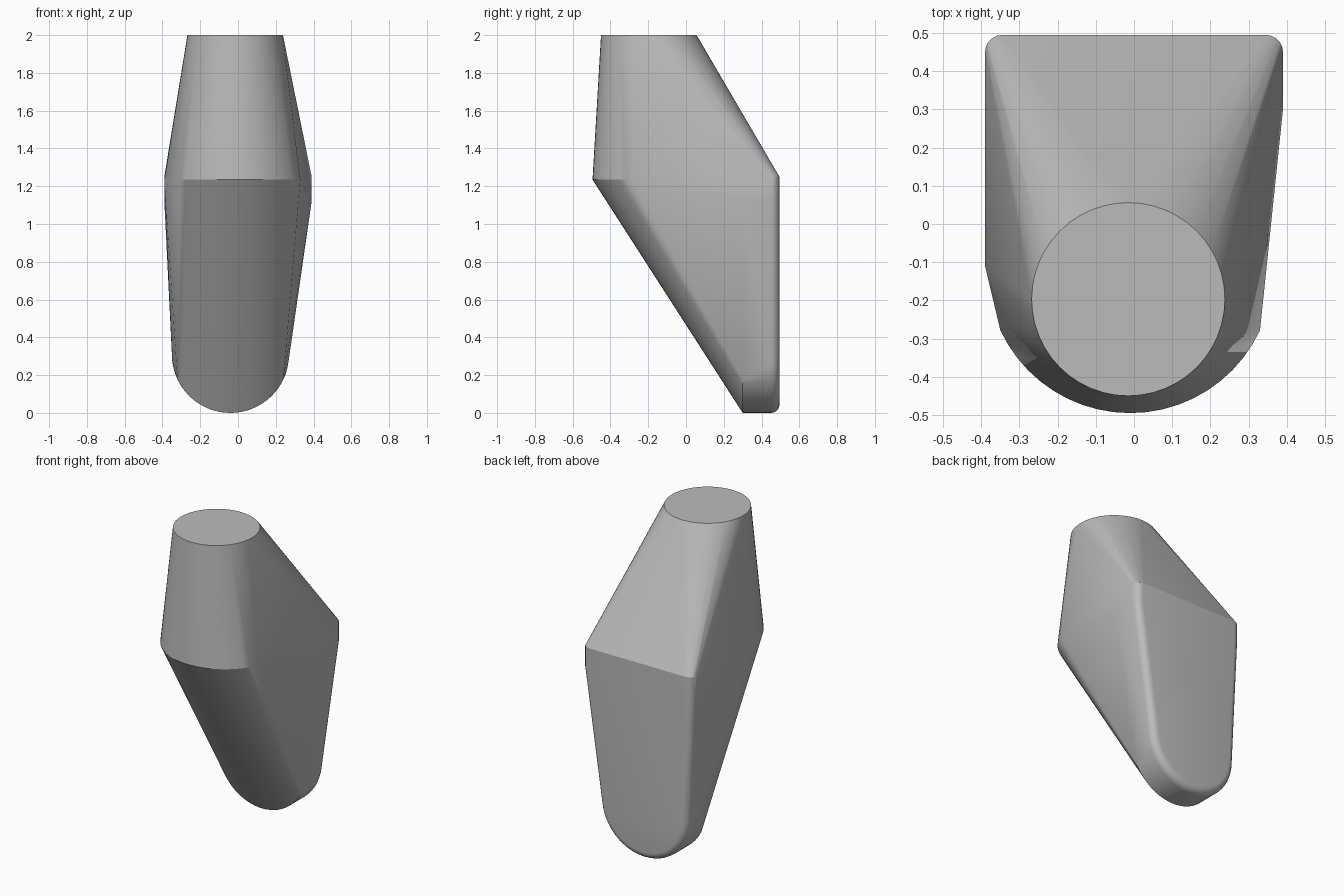
import bpy, bmesh
from math import radians, sin, cos, pi
from mathutils import Vector

cube = bpy.data.objects.get("Cube")
if cube:
    bpy.data.objects.remove(cube, do_unlink=True)

grey = bpy.data.materials.new("plain grey")
grey.use_nodes = True
colour = (0.5, 0.5, 0.5, 1)
grey.diffuse_color = colour
grey.node_tree.nodes["Principled BSDF"].inputs["Base Color"].default_value = colour


def arc(cx, cy, r, start, end, steps):
    """Points along a circular arc, angles in degrees."""
    turns = [radians(start + (end - start) * i / steps) for i in range(steps + 1)]
    return [(cx + r * cos(a), cy + r * sin(a)) for a in turns]


BACK, FILLET, WAIST = 0.495, 0.045, 1.25
points = []

# Round flat top
points += [(x, y, 2) for x, y in arc(-0.015, -0.197, 0.253, 0, 360, 48)[:-1]]

# Rounded front of the waist
points += [(x, y, 1.235) for x, y in arc(-0.01, -0.12, 0.375, 205, 335, 20)]
points += [(-0.39, -0.11, 1.23), (0.39, 0.3, 1.12)]

# Rounded rear corners of the waist, with a short upright side below
for side in (-1, 1):
    for x, y in arc(0.39 - FILLET, BACK - FILLET, FILLET, 0, 90, 5):
        points += [(side * x, y, WAIST), (side * x, y, 1.12)]

# Half-round toe, with its rear edge filleted
points += [(x, 0.3, z) for x, z in arc(-0.04, 0.31, 0.31, 205, 335, 24)]
for inset, y in arc(FILLET, BACK - FILLET, FILLET, 180, 90, 5):
    points += [(x, y, z) for x, z in arc(-0.04, 0.31, 0.31 - inset, 180, 360, 28)]

# Skin the sections into one tapered body
bm = bmesh.new()
for p in points:
    bm.verts.new(Vector(p))
hull = bmesh.ops.convex_hull(bm, input=bm.verts[:])
loose = [v for v in bm.verts if not v.link_faces]
bmesh.ops.delete(bm, geom=loose, context="VERTS")
bmesh.ops.remove_doubles(bm, verts=bm.verts[:], dist=0.0005)
bmesh.ops.dissolve_limit(bm, angle_limit=radians(0.3), verts=bm.verts[:], edges=bm.edges[:])
bmesh.ops.recalc_face_normals(bm, faces=bm.faces[:])
mesh = bpy.data.meshes.new("tapered_body")
bm.to_mesh(mesh)
bm.free()
mesh.materials.append(grey)
body = bpy.data.objects.new("tapered_body", mesh)
bpy.context.collection.objects.link(body)

bpy.ops.object.select_all(action="DESELECT")
body.select_set(True)
bpy.context.view_layer.objects.active = body
bpy.ops.object.shade_smooth_by_angle(angle=radians(26))
